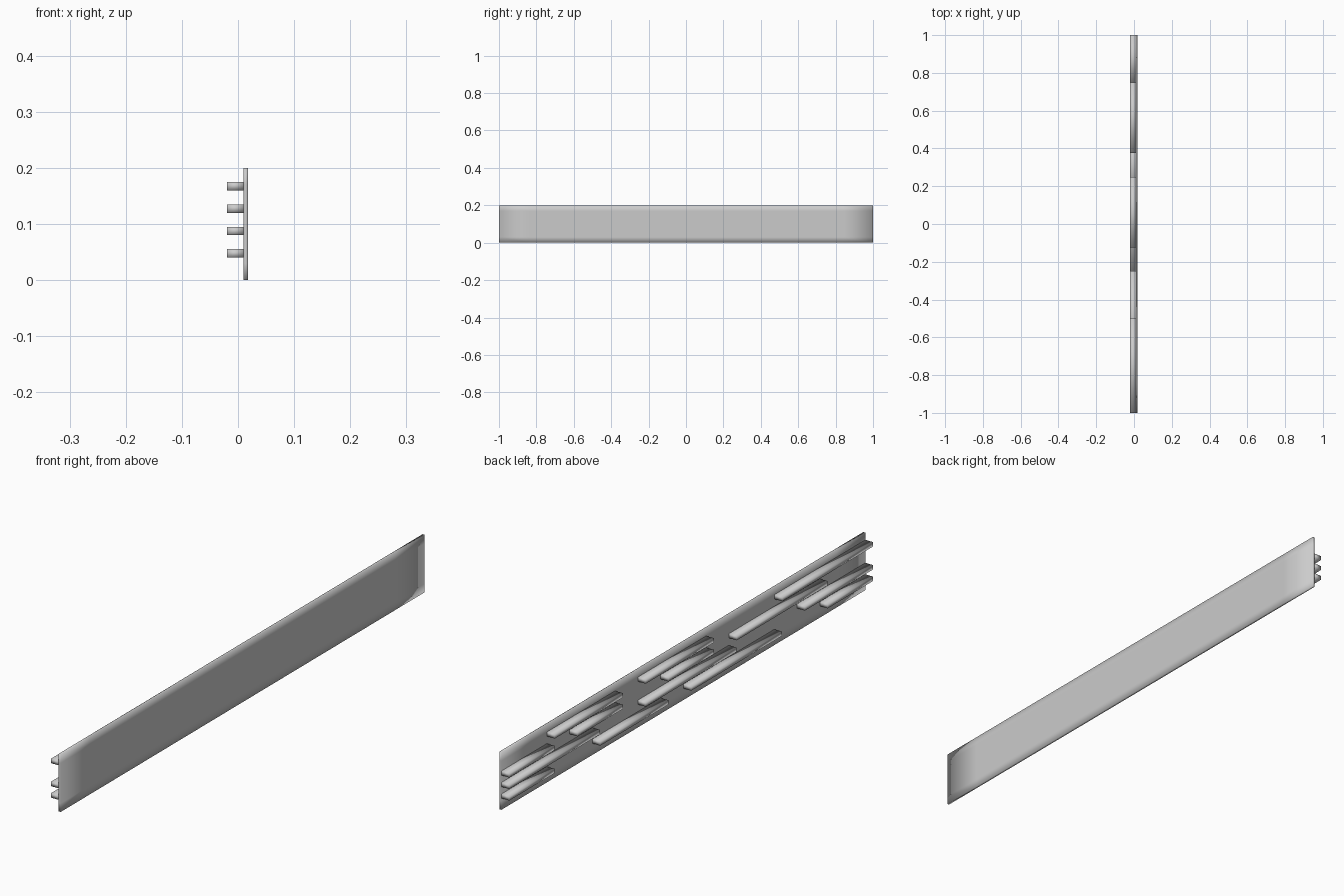
import bpy, bmesh

if "Cube" in bpy.data.objects:
    bpy.data.objects.remove(bpy.data.objects["Cube"])


def smooth_box(name, lo, hi, cuts=()):
    """Box from corner lo to corner hi with edge loops, soft shaded."""
    bm = bmesh.new()
    bmesh.ops.create_cube(bm, size=1)
    for v in bm.verts:
        for i in range(3):
            v.co[i] = lo[i] + (v.co[i] + 0.5) * (hi[i] - lo[i])
    for axis, pos in cuts:
        co, no = [0, 0, 0], [0, 0, 0]
        co[axis], no[axis] = pos, 1
        bmesh.ops.bisect_plane(bm, geom=bm.verts[:] + bm.edges[:] + bm.faces[:],
                               plane_co=co, plane_no=no)
    for f in bm.faces:
        f.smooth = True
    mesh = bpy.data.meshes.new(name)
    bm.to_mesh(mesh)
    bm.free()
    obj = bpy.data.objects.new(name, mesh)
    bpy.context.collection.objects.link(obj)
    return obj


# Thin backing panel with support loops near its borders
smooth_box("panel", (0.01, -1, 0), (0.018, 1, 0.2),
           [(1, -0.84), (1, 0.84), (2, 0.03), (2, 0.17)])

# Staggered slats on the rear side: (start, end) along y, in eighths, per row
rows = [
    [(-8, -6), (-4, 0), (1, 4), (6, 8)],
    [(-8, -5), (-2, 2), (4, 8)],
    [(-6, -2), (-1, 1), (3, 5), (6, 8)],
    [(-8, -4), (-1, 2), (3, 6)],
]
for r, spans in enumerate(rows):
    z = 0.04 + 0.04 * r
    for n, (a, b) in enumerate(spans):
        smooth_box(f"slat_{r + 1}_{n + 1}", (-0.02, a / 8, z), (0.01, b / 8, z + 0.015))
